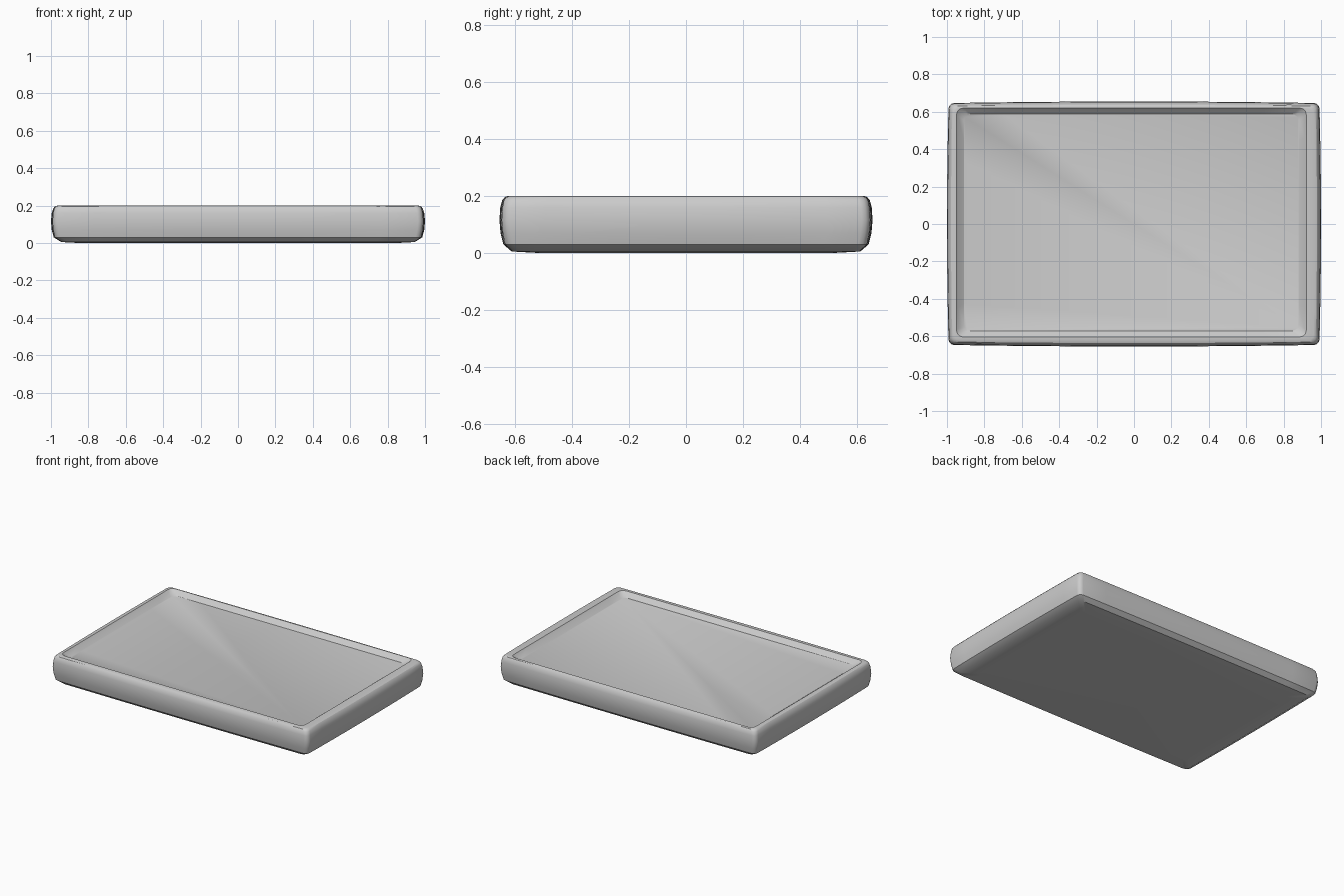
import bpy, bmesh, math

if "Cube" in bpy.data.objects:
    bpy.data.objects.remove(bpy.data.objects["Cube"])

SEG = 10      # steps along each side
CORNER = 3    # steps round each corner


def ring(bm, hx, hy, z, r, bulge=0.0, cx=0.0, cy=0.0):
    """Rounded rectangle of vertices whose sides bow outward by bulge at mid-length."""
    ix, iy = hx - bulge - r, hy - bulge - r
    corners = [(ix, iy), (-ix, iy), (-ix, -iy), (ix, -iy)]
    pts = []
    for i, (x, y) in enumerate(corners):
        for k in range(CORNER + 1):
            a = math.pi / 2 * (i + k / CORNER)
            pts.append((x + r * math.cos(a), y + r * math.sin(a)))
        nx, ny = corners[(i + 1) % 4]
        a = math.pi / 2 * (i + 1)
        for k in range(1, SEG):
            t = k / SEG
            d = r + bulge * (1 - (2 * t - 1) ** 2)
            pts.append((x + (nx - x) * t + d * math.cos(a),
                        y + (ny - y) * t + d * math.sin(a)))
    return [bm.verts.new((x + cx, y + cy, z)) for x, y in pts]


bm = bmesh.new()

# Outer shell: half width, half depth, height, corner radius, side bow
shell = [
    (0.85, 0.52, 0.000, 0.03, 0.0),
    (0.945, 0.612, 0.005, 0.03, 0.004),
    (0.985, 0.641, 0.030, 0.03, 0.006),
    (0.996, 0.651, 0.070, 0.03, 0.008),
    (1.000, 0.655, 0.115, 0.03, 0.008),
    (0.996, 0.652, 0.160, 0.03, 0.008),
    (0.988, 0.645, 0.185, 0.03, 0.006),
    (0.978, 0.636, 0.196, 0.03, 0.005),
    (0.965, 0.625, 0.200, 0.03, 0.004),
]
rings = [ring(bm, *s) for s in shell]

# Shallow recessed top panel, slightly off centre
for hx, hy, z in [(0.935, 0.612, 0.200), (0.925, 0.602, 0.190), (0.895, 0.580, 0.170)]:
    rings.append(ring(bm, hx, hy, z, 0.035, 0.0, -0.014, 0.008))

for a, b in zip(rings, rings[1:]):
    n = len(a)
    for i in range(n):
        j = (i + 1) % n
        bm.faces.new((a[i], a[j], b[j], b[i]))
bm.faces.new(rings[0][::-1])
bm.faces.new(rings[-1])
bmesh.ops.recalc_face_normals(bm, faces=bm.faces)

mesh = bpy.data.meshes.new("shallow_tray")
bm.to_mesh(mesh)
bm.free()
tray = bpy.data.objects.new("shallow_tray", mesh)
bpy.context.collection.objects.link(tray)
bpy.context.view_layer.objects.active = tray
tray.select_set(True)
bpy.ops.object.shade_smooth_by_angle(angle=math.radians(30))
